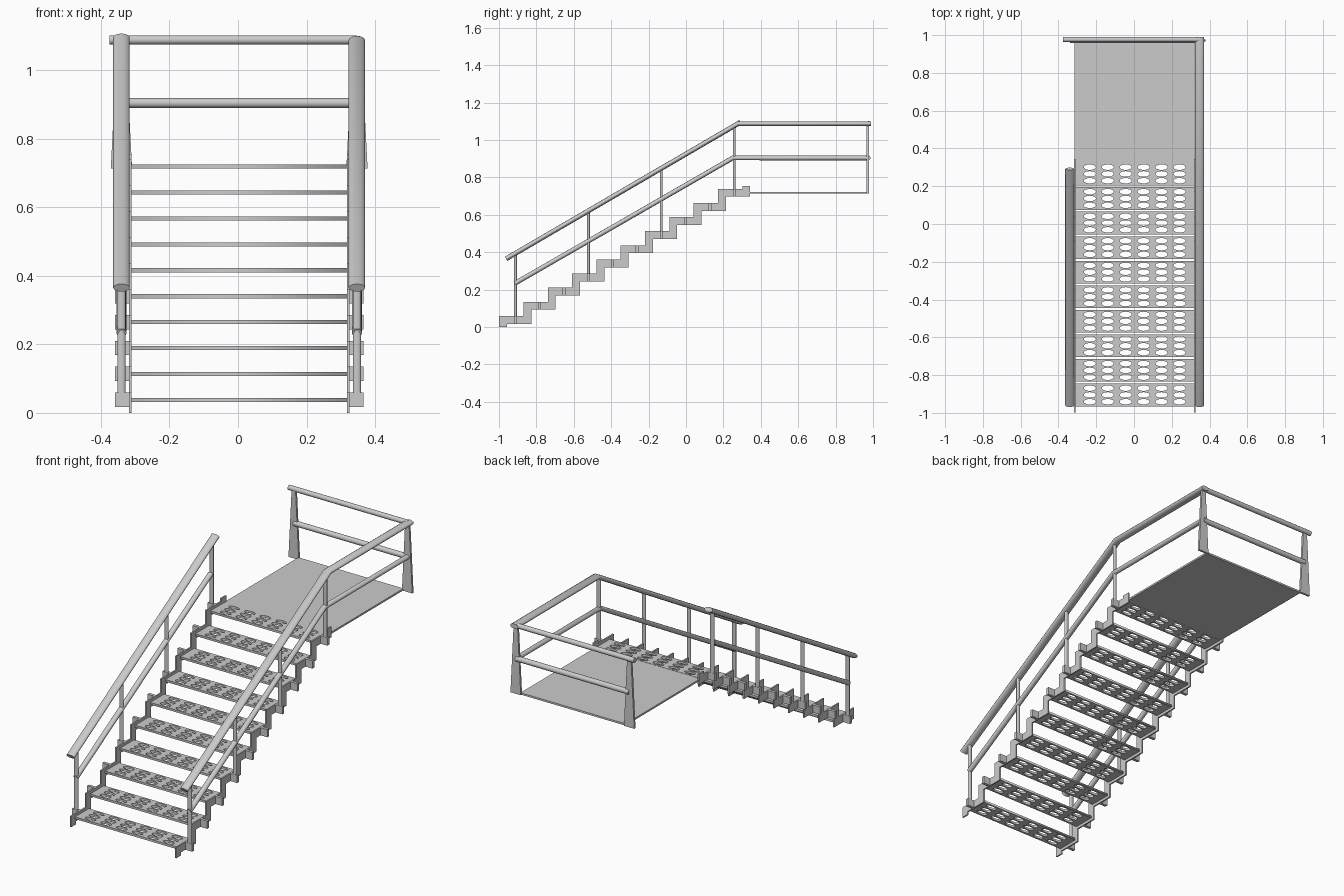
import bpy, bmesh, math
from mathutils import Vector

if "Cube" in bpy.data.objects:
    bpy.data.objects.remove(bpy.data.objects["Cube"])

grey = bpy.data.materials.new("steel_grey")
grey.use_nodes = True
colour = (0.6, 0.6, 0.6, 1)
grey.diffuse_color = colour
grey.node_tree.nodes["Principled BSDF"].inputs["Base Color"].default_value = colour

STEPS = 10
RUN, RISE = 0.13, 0.0756
MID = 0.0035                      # centre line of the flight
RAIL_X, STRINGER_X = 0.3435, 0.318
FIRST_Y, FIRST_Z = -0.912, 0.038  # middle of the lowest tread
BACK_Y = 0.972


def add_object(name, data, location=(0, 0, 0)):
    ob = bpy.data.objects.new(name, data)
    ob.location = location
    bpy.context.collection.objects.link(ob)
    data.materials.append(grey)
    return ob


def to_mesh(ob, smooth=False):
    bpy.ops.object.select_all(action="DESELECT")
    ob.select_set(True)
    bpy.context.view_layer.objects.active = ob
    bpy.ops.object.convert(target="MESH")
    if smooth:
        bpy.ops.object.shade_smooth_by_angle(angle=math.radians(40))
    return ob


def box(name, lo, hi):
    bm = bmesh.new()
    bmesh.ops.create_cube(bm, size=1)
    lo, hi = Vector(lo), Vector(hi)
    for v in bm.verts:
        v.co = (lo + hi) / 2 + v.co * (hi - lo)
    mesh = bpy.data.meshes.new(name)
    bm.to_mesh(mesh)
    bm.free()
    return add_object(name, mesh)


def prism(name, outline, depth_vector):
    """Extrude a flat outline of 3D points along a vector."""
    bm = bmesh.new()
    face = bm.faces.new([bm.verts.new(p) for p in outline])
    new = bmesh.ops.extrude_face_region(bm, geom=[face])["geom"]
    verts = [g for g in new if isinstance(g, bmesh.types.BMVert)]
    bmesh.ops.translate(bm, verts=verts, vec=depth_vector)
    bmesh.ops.recalc_face_normals(bm, faces=bm.faces)
    mesh = bpy.data.meshes.new(name)
    bm.to_mesh(mesh)
    bm.free()
    return add_object(name, mesh)


def tube(name, points, radius, x=0, stretch=1):
    """Pipe along a path, optionally widened sideways to an oval."""
    curve = bpy.data.curves.new(name, "CURVE")
    curve.dimensions = "3D"
    curve.bevel_depth = radius
    curve.bevel_resolution = 4
    curve.use_fill_caps = True
    spline = curve.splines.new("POLY")
    spline.points.add(len(points) - 1)
    for p, co in zip(spline.points, points):
        p.co = (*co, 1)
    ob = add_object(name, curve, (x, 0, 0))
    ob.scale.x = stretch
    return to_mesh(ob, smooth=True)


def repeat_up_stairs(ob, count, every=1):
    mod = ob.modifiers.new("steps", "ARRAY")
    mod.count = count
    mod.use_relative_offset = False
    mod.use_constant_offset = True
    mod.constant_offset_displace = (0, RUN * every, RISE * every)


# Perforated treads
def add_loop(curve, pts):
    spline = curve.splines.new("POLY")
    spline.points.add(len(pts) - 1)
    for p, (x, y) in zip(spline.points, pts):
        p.co = (x, y, 0, 1)
    spline.use_cyclic_u = True


plate = bpy.data.curves.new("treads", "CURVE")
plate.dimensions = "2D"
plate.fill_mode = "BOTH"
plate.extrude = 0.006
w, d = STRINGER_X, 0.06
add_loop(plate, [(-w, -d), (w, -d), (w, d), (-w, d)])
for col in range(6):
    for row in (-1, 0, 1):
        cx, cy = (col - 2.5) * 0.095, row * 0.036
        angles = [math.tau * i / 20 for i in range(20)]
        add_loop(plate, [(cx + 0.032 * math.cos(a), cy + 0.0145 * math.sin(a)) for a in angles])
treads = to_mesh(add_object("treads", plate, (MID, FIRST_Y + 0.007, FIRST_Z)))
repeat_up_stairs(treads, STEPS)

# Zigzag stringers: a band following the steps, lower edge then upper edge
BAND = 0.021
upper, lower = [], []
for k in range(STEPS + 1):
    y = -0.978 + RUN * k
    z_below = max(FIRST_Z + RISE * (k - 1), 0.02)
    z_above = FIRST_Z + RISE * k
    if k == 0:
        upper += [(y - BAND, 0), (y - BAND, z_above + BAND)]
        lower += [(y + BAND, 0), (y + BAND, z_above - BAND)]
    elif k == STEPS:
        upper += [(y - BAND, z_below + BAND), (y - BAND, z_below + 0.037)]
        lower += [(y + BAND, z_below - BAND), (y + BAND, z_below + 0.037)]
    else:
        upper += [(y - BAND, z_below + BAND), (y - BAND, z_above + BAND)]
        lower += [(y + BAND, z_below - BAND), (y + BAND, z_above - BAND)]
profile = upper + lower[::-1]

for side, label in ((1, "left"), (-1, "right")):
    x_in = MID + side * (STRINGER_X - 0.004)
    prism(label + "_stringer", [(x_in, y, z) for y, z in profile], (side * 0.008, 0, 0))

    # Outward brackets on every step
    xs = sorted((MID + side * STRINGER_X, MID + side * 0.363))
    bracket = box(label + "_brackets", (xs[0], FIRST_Y - 0.008, FIRST_Z - BAND),
                  (xs[1], FIRST_Y + 0.008, FIRST_Z + BAND))
    repeat_up_stairs(bracket, STEPS)

    # Slender oval posts on every third step
    x = MID + side * RAIL_X
    posts = tube(label + "_posts", [(0, FIRST_Y, FIRST_Z), (0, FIRST_Y, 0.393)],
                 0.0075, x, 1.6)
    repeat_up_stairs(posts, 4, every=3)

    # Handrail and middle rail; only the left side runs on along the landing
    hand = [(0, -0.962, 0.365), (0, 0.277, 1.087)]
    middle = [(0, FIRST_Y - 0.004, 0.233), (0, 0.25, 0.904)]
    if side > 0:
        hand.append((0, 0.99, 1.087))
        middle.append((0, BACK_Y, 0.904))
    else:
        hand[1] = (0, 0.292, 1.0955)
    tube(label + "_handrail", hand, 0.013, x, 1.85)
    tube(label + "_middle_rail", middle, 0.0125, x, 1.2)

    # Tapered plate posts at the back of the landing
    outline = [(x - 0.031, BACK_Y - 0.006, 0.713), (x + 0.031, BACK_Y - 0.006, 0.713),
               (x + 0.012, BACK_Y - 0.006, 1.085), (x - 0.012, BACK_Y - 0.006, 1.085)]
    prism(label + "_back_post", outline, (0, 0.012, 0))

# Landing and its back rails
box("landing", (MID - STRINGER_X, 0.322, 0.713), (MID + STRINGER_X, BACK_Y, 0.723))
tube("back_handrail", [(-0.375, 0.977, 1.088), (MID + RAIL_X, 0.977, 1.088)], 0.0135)
tube("back_middle_rail", [(MID - RAIL_X, BACK_Y, 0.904), (MID + RAIL_X, BACK_Y, 0.904)], 0.0145)
